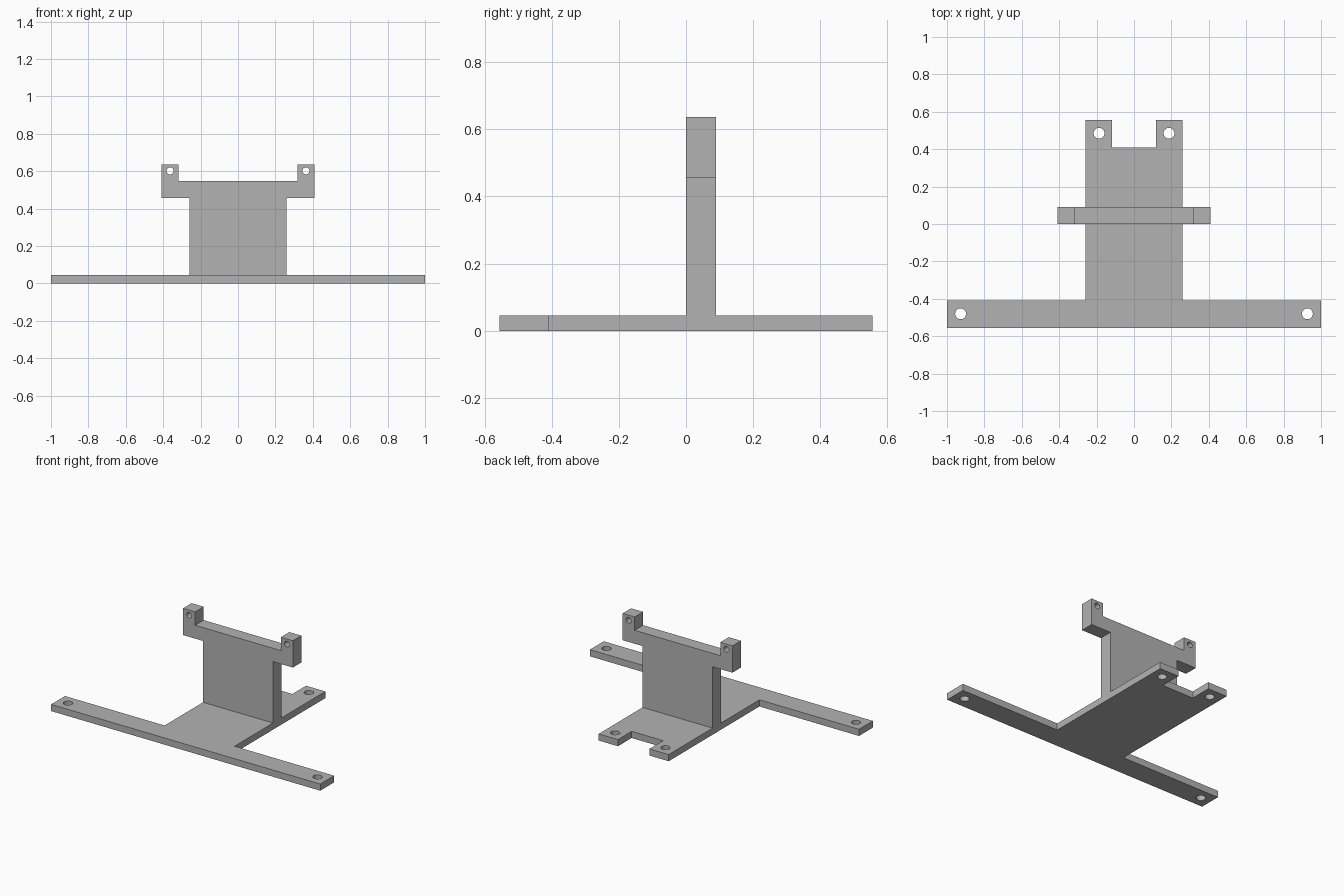
import bpy
import bmesh
import math
from mathutils import Matrix, Vector

default_cube = bpy.data.objects.get("Cube")
if default_cube:
    bpy.data.objects.remove(default_cube, do_unlink=True)

THICK = 0.045   # base plate thickness
WALL = 0.09     # upright thickness

# Single grey material
grey = bpy.data.materials.new("plain_grey")
grey.use_nodes = True
colour = (0.45, 0.45, 0.45, 1)
grey.diffuse_color = colour
grey.node_tree.nodes["Principled BSDF"].inputs["Base Color"].default_value = colour


def make_object(name, bm):
    bmesh.ops.recalc_face_normals(bm, faces=bm.faces)
    mesh = bpy.data.meshes.new(name)
    bm.to_mesh(mesh)
    bm.free()
    mesh.materials.append(grey)
    obj = bpy.data.objects.new(name, mesh)
    bpy.context.collection.objects.link(obj)
    return obj


def plate(name, half, depth, matrix, holes, radius):
    """Mirror a half outline, extrude it, and drill mirrored holes."""
    outline = half + [(-x, y) for x, y in reversed(half)]
    bm = bmesh.new()
    face = bm.faces.new([bm.verts.new((x, y, 0)) for x, y in outline])
    top = bmesh.ops.extrude_face_region(bm, geom=[face])["geom"]
    bmesh.ops.translate(bm, vec=Vector((0, 0, depth)),
                        verts=[v for v in top if isinstance(v, bmesh.types.BMVert)])
    obj = make_object(name, bm)

    # All drill cylinders share one cutter
    bm = bmesh.new()
    for x, y in holes:
        for side in (-1, 1):
            bmesh.ops.create_cone(bm, cap_ends=True, segments=32, radius1=radius,
                                  radius2=radius, depth=depth * 3,
                                  matrix=Matrix.Translation((side * x, y, depth / 2)))
    cutter = make_object(name + "_drill", bm)
    cutter.hide_render = True

    drill = obj.modifiers.new("bolt_holes", 'BOOLEAN')
    drill.operation = 'DIFFERENCE'
    drill.solver = 'EXACT'
    drill.object = cutter
    bpy.context.view_layer.update()
    drilled = bpy.data.meshes.new_from_object(
        obj.evaluated_get(bpy.context.evaluated_depsgraph_get()))
    obj.modifiers.clear()
    obj.data = drilled
    bpy.data.objects.remove(cutter, do_unlink=True)

    # Smooth hole walls, flat plate faces
    bpy.ops.object.select_all(action='DESELECT')
    obj.select_set(True)
    bpy.context.view_layer.objects.active = obj
    bpy.ops.object.shade_smooth_by_angle(angle=math.radians(30))
    obj.matrix_world = matrix
    return obj


# Base: wide front bar, central plate and two rear tabs
plate("base_plate",
      [(1, -0.555), (1, -0.408), (0.26, -0.408), (0.26, 0.555),
       (0.117, 0.555), (0.117, 0.41)],
      THICK, Matrix.Identity(4), [(0.927, -0.48), (0.187, 0.485)], 0.029)

# Upright: wall with wide shoulders and two drilled ears
plate("upright_bracket",
      [(0.26, THICK), (0.26, 0.457), (0.408, 0.457), (0.408, 0.637),
       (0.318, 0.637), (0.318, 0.547)],
      WALL, Matrix.Translation((0, WALL, 0)) @ Matrix.Rotation(math.pi / 2, 4, 'X'),
      [(0.363, 0.602)], 0.019)
